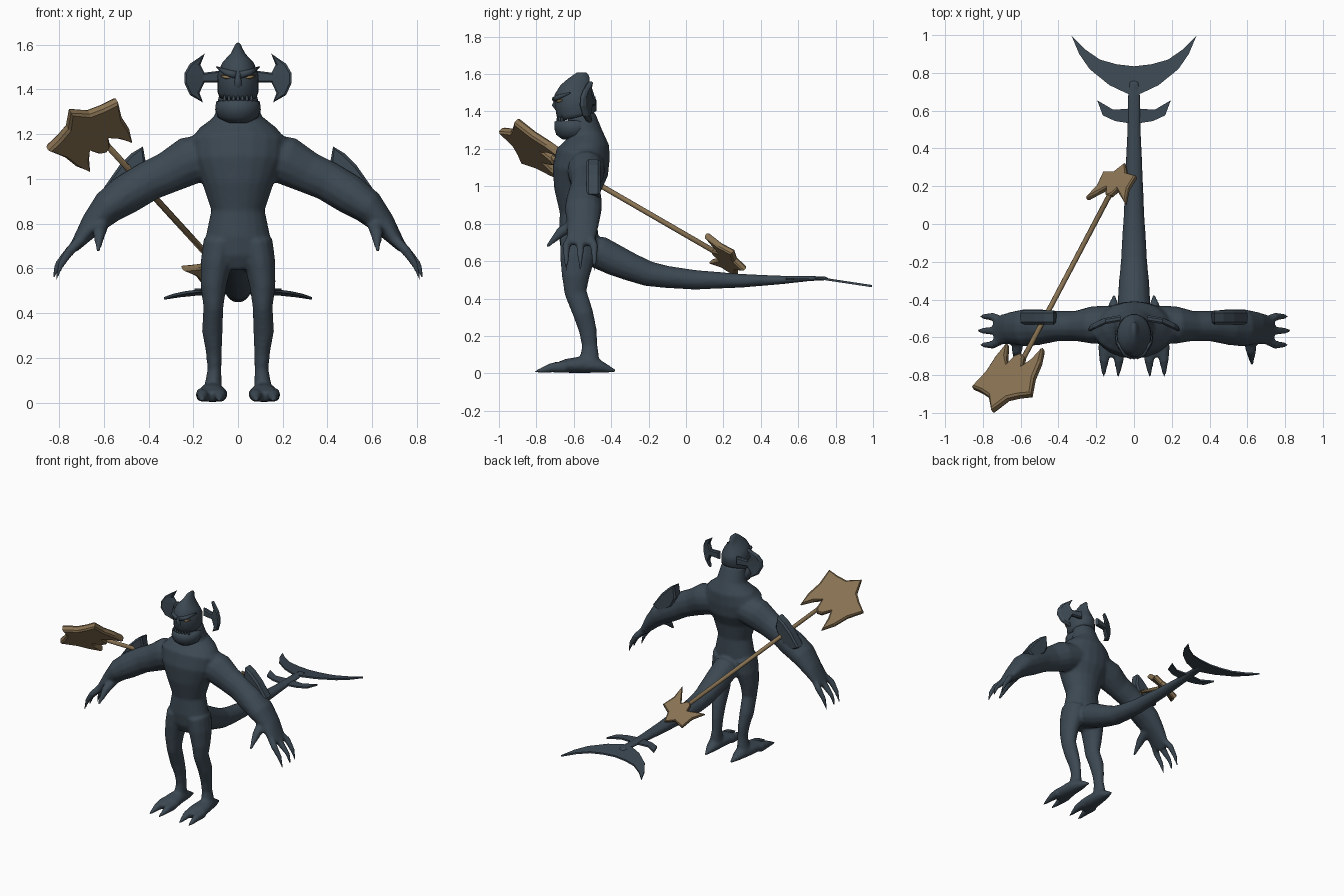
import bpy, bmesh, math
from mathutils import Vector

old = bpy.data.objects.get("Cube")
if old:
    bpy.data.objects.remove(old, do_unlink=True)


def material(name, color):
    mat = bpy.data.materials.new(name)
    mat.use_nodes = True
    mat.diffuse_color = color
    mat.node_tree.nodes["Principled BSDF"].inputs["Base Color"].default_value = color
    return mat


SKIN = material("slate blue skin", (.045, .065, .085, 1))
BRASS = material("dull brass", (.25, .17, .085, 1))
X, Y, Z = Vector((1, 0, 0)), Vector((0, 1, 0)), Vector((0, 0, 1))


def tube(bm, rings, ref, side=1, seg=14):
    """Loft ellipses (x, y, z, half width along ref, other half width) along a path."""
    centers = [Vector((r[0] * side, r[1], r[2])) for r in rings]
    loops = []
    for i, ring in enumerate(rings):
        tangent = centers[min(i + 1, len(rings) - 1)] - centers[max(i - 1, 0)]
        tangent.normalize()
        across = (ref - tangent * ref.dot(tangent)).normalized()
        other = tangent.cross(across)
        loop = []
        for k in range(seg):
            t = math.tau * k / seg
            offset = across * math.cos(t) * ring[3] + other * math.sin(t) * ring[4]
            loop.append(bm.verts.new(centers[i] + offset))
        loops.append(loop)
    for a, b in zip(loops, loops[1:]):
        for k in range(seg):
            n = (k + 1) % seg
            bm.faces.new((a[k], a[n], b[n], b[k]))
    bm.faces.new(loops[0])
    bm.faces.new(loops[-1])


def claw(bm, points, radius, side=1, ref=X):
    """Tapering digit through a few points."""
    last = len(points) - 1
    rings = []
    for i, p in enumerate(points):
        r = radius * (1 - .8 * (i / last) ** 2)
        rings.append((*p, r, r))
    tube(bm, rings, ref, side, 8)


def finish(name, bm, mat, smooth=True):
    bmesh.ops.recalc_face_normals(bm, faces=bm.faces[:])
    mesh = bpy.data.meshes.new(name)
    bm.to_mesh(mesh)
    bm.free()
    mesh.materials.append(mat)
    for p in mesh.polygons:
        p.use_smooth = smooth
    obj = bpy.data.objects.new(name, mesh)
    bpy.context.collection.objects.link(obj)
    return obj


def plate(name, outline, thick, place, mat, ridge=0):
    """Flat outline given thickness; place(u, v, w) puts it in space."""
    bm = bmesh.new()
    top = [bm.verts.new((u, v, thick / 2)) for u, v in outline]
    low = [bm.verts.new((u, v, -thick / 2)) for u, v in outline]
    caps = [bm.faces.new(top), bm.faces.new(low[::-1])]
    for i in range(len(top)):
        j = (i + 1) % len(top)
        bm.faces.new((top[i], low[i], low[j], top[j]))
    bmesh.ops.recalc_face_normals(bm, faces=bm.faces[:])
    if ridge:
        bmesh.ops.inset_individual(bm, faces=caps, thickness=ridge, depth=ridge)
    bmesh.ops.triangulate(bm, faces=[f for f in bm.faces if len(f.verts) > 4])
    for v in bm.verts:
        v.co = place(*v.co)
    return finish(name, bm, mat, False)


def both(half):
    return half + [(-u, v) for u, v in reversed(half) if u > 0]


# Torso and tail
body = bmesh.new()
torso = [(.60, -.57, .08, .07), (.66, -.575, .135, .095), (.74, -.575, .145, .105),
         (.86, -.575, .12, .10), (.98, -.58, .16, .125), (1.08, -.565, .21, .15),
         (1.17, -.55, .22, .145), (1.23, -.53, .17, .12), (1.28, -.54, .105, .095),
         (1.38, -.56, .085, .075)]
tube(body, [(0, y, z, a, b) for z, y, a, b in torso], X, seg=20)
tail = [(-.55, .66, .08, .07), (-.46, .645, .09, .09), (-.38, .605, .085, .085),
        (-.3, .57, .08, .077), (-.2, .532, .07, .068), (-.1, .515, .065, .06),
        (.05, .5, .055, .053), (.3, .495, .045, .037), (.5, .499, .037, .024),
        (.66, .507, .035, .014), (.76, .508, .03, .01)]
tube(body, [(0, *r) for r in tail], X)

# Limbs, hands and feet
arm = [(.10, -.53, 1.11, .10, .10), (.22, -.535, 1.08, .10, .11),
       (.31, -.54, 1.03, .08, .095), (.40, -.54, .99, .08, .09),
       (.50, -.545, .93, .095, .09), (.58, -.55, .875, .10, .078),
       (.65, -.55, .80, .085, .055), (.70, -.56, .735, .08, .035),
       (.735, -.565, .69, .06, .022)]
leg = [(.08, -.575, .72, .075, .10), (.098, -.58, .62, .07, .095),
       (.11, -.59, .52, .058, .075), (.11, -.59, .43, .045, .06),
       (.115, -.55, .32, .046, .055), (.108, -.525, .23, .036, .048),
       (.105, -.515, .15, .031, .042), (.11, -.515, .09, .037, .05),
       (.115, -.515, .03, .05, .06)]
foot = [(.105, -.375, .012, .006, .008), (.11, -.46, .036, .04, .034),
        (.115, -.56, .046, .058, .045), (.115, -.64, .04, .07, .038),
        (.117, -.70, .028, .06, .024)]
for s in (1, -1):
    tube(body, arm, Y, s)
    tube(body, leg, X, s)
    tube(body, foot, X, s)
    for y, reach in ((-.49, 0), (-.565, .015), (-.64, 0)):
        claw(body, [(.69, y * .6 - .225, .74), (.75, y, .68),
                    (.79 + reach, y, .62), (.815 + reach, y, .545)], .025, s, Y)
    claw(body, [(.61, -.59, .80), (.62, -.67, .755), (.625, -.75, .67)], .036, s)
    for x in (.08, .158):
        claw(body, [(x, -.64, .036), (x, -.72, .03), (x + .003, -.81, .007)], .034, s)
skin = finish("body", body, SKIN)
remesh = skin.modifiers.new("merge", 'REMESH')
remesh.mode = 'VOXEL'
remesh.voxel_size = .01
remesh.use_smooth_shade = True
soften = skin.modifiers.new("soften", 'SMOOTH')
soften.factor, soften.iterations = .5, 4

# Head and jaw
skull = bmesh.new()
levels = [(1.37, -.58, .085, .09), (1.39, -.585, .092, .11), (1.44, -.59, .092, .112),
          (1.475, -.59, .09, .115), (1.51, -.58, .074, .098), (1.55, -.565, .035, .07),
          (1.58, -.55, .018, .045), (1.60, -.525, .006, .012)]
tube(skull, [(0, y, z, a, b) for z, y, a, b in levels], X, seg=18)
claw(skull, [(0, -.64, 1.38), (0, -.675, 1.415), (0, -.70, 1.435), (0, -.685, 1.49)], .026)
for s in (1, -1):
    claw(skull, [(.01, -.70, 1.465), (.05, -.685, 1.475), (.095, -.62, 1.50)], .018, s, Z)
finish("head", skull, SKIN)

jaw = bmesh.new()
levels = [(1.25, -.60, .05, .06), (1.275, -.60, .09, .095), (1.31, -.60, .102, .106),
          (1.345, -.60, .098, .104), (1.352, -.60, .085, .09)]
tube(jaw, [(0, y, z, a, b) for z, y, a, b in levels], X, seg=18)
finish("jaw", jaw, SKIN)

teeth = bmesh.new()
for i in range(-3, 4):
    x = i * .02
    y = -.60 - .085 * math.sqrt(1 - (x / .09) ** 2)
    claw(teeth, [(x, y, 1.345), (x, y, 1.36), (x, y, 1.38)], .009)
finish("teeth", teeth, SKIN)

# Eyes, horns and elbow fins
horn = [(.148, 1.56), (.215, 1.515), (.238, 1.475), (.24, 1.43), (.215, 1.375), (.157, 1.342),
        (.172, 1.385), (.15, 1.43), (.07, 1.43), (.07, 1.485), (.15, 1.475), (.168, 1.51)]
elbow = [(.425, 1.145), (.475, 1.115), (.53, 1.06), (.60, .96),
         (.53, .92), (.44, .99), (.41, 1.06)]
for s, label in ((1, "left"), (-1, "right")):
    eye = bmesh.new()
    tube(eye, [(.035, -.69, 1.452, .004, .004), (.055, -.682, 1.455, .008, .008),
               (.075, -.662, 1.46, .004, .004)], Z, s, 8)
    finish(label + "_eye", eye, BRASS)
    plate(label + "_horn", horn, .015,
          lambda u, v, w: Vector((u * s, w - .50 - 2 * max(u - .07, 0) ** 2, v)),
          SKIN, .009)
    plate(label + "_elbow_fin", elbow, .05,
          lambda u, v, w: Vector((u * s, w - .495, v)), SKIN, .012)

# Tail fins
fluke = [(0, .835), (.09, .845), (.18, .87), (.26, .925), (.33, .995),
         (.29, .90), (.235, .82), (.13, .735), (.035, .69), (0, .685)]
small_fin = [(0, .615), (.035, .61), (.11, .605), (.195, .655),
             (.165, .575), (.10, .545), (.035, .535), (0, .53)]
plate("tail_fluke", both(fluke), .012,
      lambda u, v, w: Vector((u, v, .512 + w - .15 * (v - .69))), SKIN)
plate("small_tail_fin", both(small_fin), .012,
      lambda u, v, w: Vector((u, v, .505 + w)), SKIN)

# Polearm: shaft and a blade at each end
HEAD, END = Vector((-.585, -.71, 1.15)), Vector((-.11, .19, .63))
along = (END - HEAD).normalized()
lateral = Vector((.845, -.04, .53))
lateral = (lateral - along * lateral.dot(along)).normalized()
normal = lateral.cross(along)
shaft = bmesh.new()
start = HEAD - along * .1
tube(shaft, [(*start, .014, .014), (*END, .014, .014)], X, seg=8)
finish("polearm_shaft", shaft, BRASS)

big_blade = [(0, .36), (.06, .275), (.12, .25), (.19, .23), (.155, .12), (.145, .02),
             (.115, -.07), (.08, .01), (.05, .06), (.03, .0), (0, -.02)]
end_blade = [(0, .16), (.04, .10), (.105, .09), (.10, 0), (.125, -.09),
             (.065, -.04), (.035, -.01), (.02, -.05), (0, -.06)]
center = HEAD - lateral * .02
plate("polearm_big_blade", both(big_blade), .025,
      lambda u, v, w: center + lateral * u - along * v + normal * w, BRASS, .011)
plate("polearm_end_blade", both(end_blade), .02,
      lambda u, v, w: END + lateral * u + along * v + normal * w, BRASS, .008)
